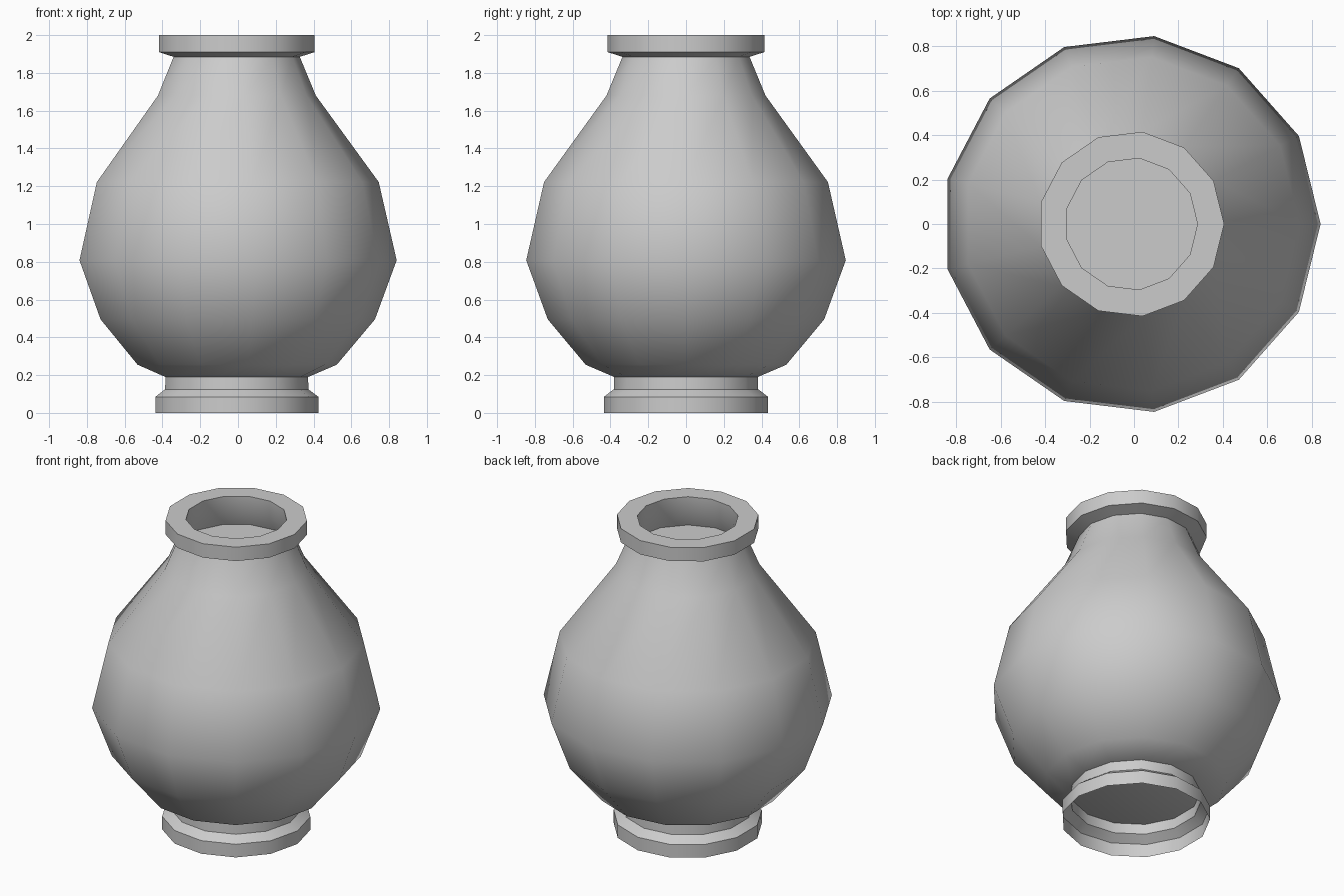
import bpy, bmesh, math

if "Cube" in bpy.data.objects:
    bpy.data.objects.remove(bpy.data.objects["Cube"])

SIDES = 13
CENTRE_X = -0.012  # odd side count: shifts the bounding box onto x = 0


def lathe(name, profile, cap_start=False, cap_end=False):
    """Revolve (radius, z) points, listed with the outside on the right."""
    bm = bmesh.new()
    rings = []
    for r, z in profile:
        rings.append([bm.verts.new((CENTRE_X + r * math.cos(2 * math.pi * i / SIDES),
                                    r * math.sin(2 * math.pi * i / SIDES), z))
                      for i in range(SIDES)])
    for a, b in zip(rings, rings[1:]):
        for i in range(SIDES):
            j = (i + 1) % SIDES
            bm.faces.new((a[i], a[j], b[j], b[i]))
    if cap_start:
        bm.faces.new(rings[0][::-1])
    if cap_end:
        bm.faces.new(rings[-1])
    mesh = bpy.data.meshes.new(name)
    bm.to_mesh(mesh)
    bm.free()
    obj = bpy.data.objects.new(name, mesh)
    bpy.context.collection.objects.link(obj)
    bpy.ops.object.select_all(action='DESELECT')
    obj.select_set(True)
    bpy.context.view_layer.objects.active = obj
    bpy.ops.object.shade_smooth_by_angle(angle=math.radians(40))
    return obj


# Hollow foot ring, open underneath
lathe("foot", [(0.438, 0), (0.438, 0.085), (0.385, 0.125), (0.383, 0.19)])

# Bulging body, flared rim and shallow recess inside the mouth
lathe("vase_body", [
    (0.383, 0.19), (0.535, 0.255), (0.737, 0.495), (0.852, 0.808),
    (0.757, 1.222), (0.424, 1.68), (0.339, 1.885), (0.418, 1.91),
    (0.418, 2.0), (0.298, 2.0), (0.302, 1.9), (0.345, 1.795),
], cap_start=True, cap_end=True)
